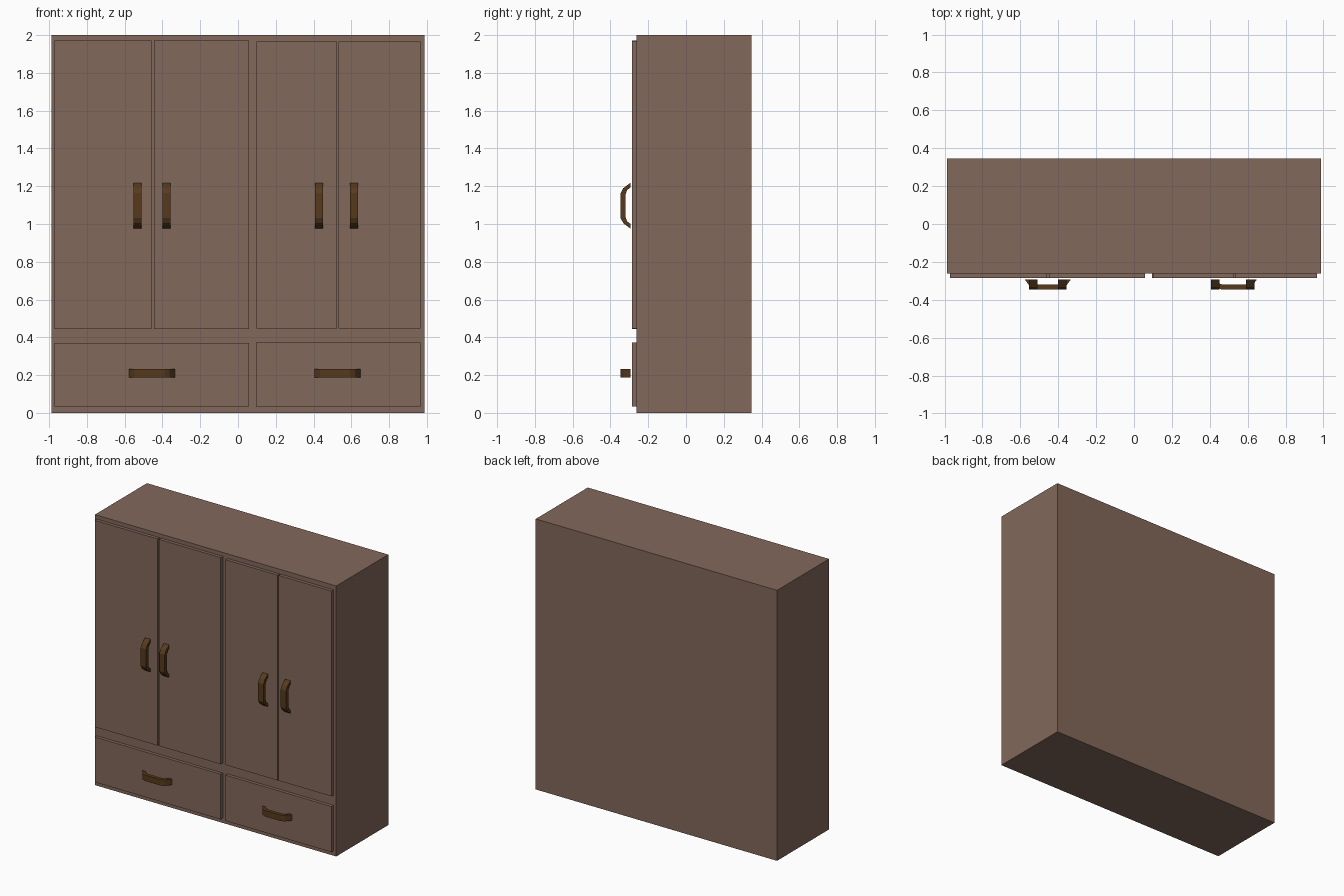
import bpy

if "Cube" in bpy.data.objects:
    bpy.data.objects.remove(bpy.data.objects["Cube"])

def material(name, color):
    m = bpy.data.materials.new(name)
    m.diffuse_color = (*color, 1)
    m.use_nodes = True
    m.node_tree.nodes["Principled BSDF"].inputs["Base Color"].default_value = m.diffuse_color
    return m

WOOD = material("brown wood", (0.225, 0.138, 0.104))
DARK = material("dark bronze wood", (0.095, 0.042, 0.012))

def add_object(name, verts, faces, mat):
    mesh = bpy.data.meshes.new(name)
    mesh.from_pydata(verts, [], faces)
    mesh.materials.append(mat)
    obj = bpy.data.objects.new(name, mesh)
    bpy.context.collection.objects.link(obj)
    return obj

def box(name, x0, x1, y0, y1, z0, z1):
    verts = [(x, y, z) for x in (x0, x1) for y in (y0, y1) for z in (z0, z1)]
    faces = [(0, 1, 3, 2), (4, 6, 7, 5), (0, 4, 5, 1),
             (2, 3, 7, 6), (0, 2, 6, 4), (1, 5, 7, 3)]
    return add_object(name, verts, faces, WOOD)

FRONT = -0.262   # front plane of the carcass
FACE = -0.286    # front plane of doors and drawers
BASE = -0.294    # where handle feet begin

def handle(name, cx, cz, upright):
    """Bent pull bar: (outward, along) rings swept across its width."""
    outer = [(0, .121), (.038, .093), (.052, .066)]
    inner = [(0, .096), (.018, .083), (.026, .060)]
    outer += [(o, -a) for o, a in reversed(outer)]
    inner += [(o, -a) for o, a in reversed(inner)]
    n, h = len(outer), 0.022
    verts = []
    for (oo, oa), (io, ia) in zip(outer, inner):
        for o, a, w in ((oo, oa, -h), (oo, oa, h), (io, ia, h), (io, ia, -h)):
            dx, dz = (w, a) if upright else (a, -w)
            verts.append((cx + dx, BASE - o, cz + dz))
    faces = [(3, 2, 1, 0), tuple(4 * (n - 1) + k for k in range(4))]
    for i in range(n - 1):
        for k in range(4):
            j = (k + 1) % 4
            faces.append((4*i + k, 4*i + j, 4*i + 4 + j, 4*i + 4 + k))
    obj = add_object(name, verts, faces, DARK)
    # make the normals point outward
    import bmesh
    bm = bmesh.new()
    bm.from_mesh(obj.data)
    bmesh.ops.recalc_face_normals(bm, faces=bm.faces)
    bm.to_mesh(obj.data)
    bm.free()

# carcass
box("wardrobe_body", -0.987, 0.987, FRONT, 0.346, 0, 2)

# doors with upright handles: x range, z range, handle x
doors = [(-0.971, -0.459, 0.443, 1.971, -0.532),
         (-0.445, 0.059, 0.443, 1.971, -0.379),
         (0.099, 0.525, 0.448, 1.966, 0.429),
         (0.533, 0.965, 0.448, 1.966, 0.614)]
for i, (x0, x1, z0, z1, hx) in enumerate(doors, 1):
    box(f"door_{i}", x0, x1, FACE, FRONT, z0, z1)
    handle(f"door_handle_{i}", hx, 1.097, True)

# drawers with level handles
drawers = [(-0.971, 0.059, 0.035, 0.369, -0.455),
           (0.095, 0.965, 0.035, 0.373, 0.527)]
for i, (x0, x1, z0, z1, hx) in enumerate(drawers, 1):
    box(f"drawer_{i}", x0, x1, FACE, FRONT, z0, z1)
    handle(f"drawer_handle_{i}", hx, 0.21, False)
